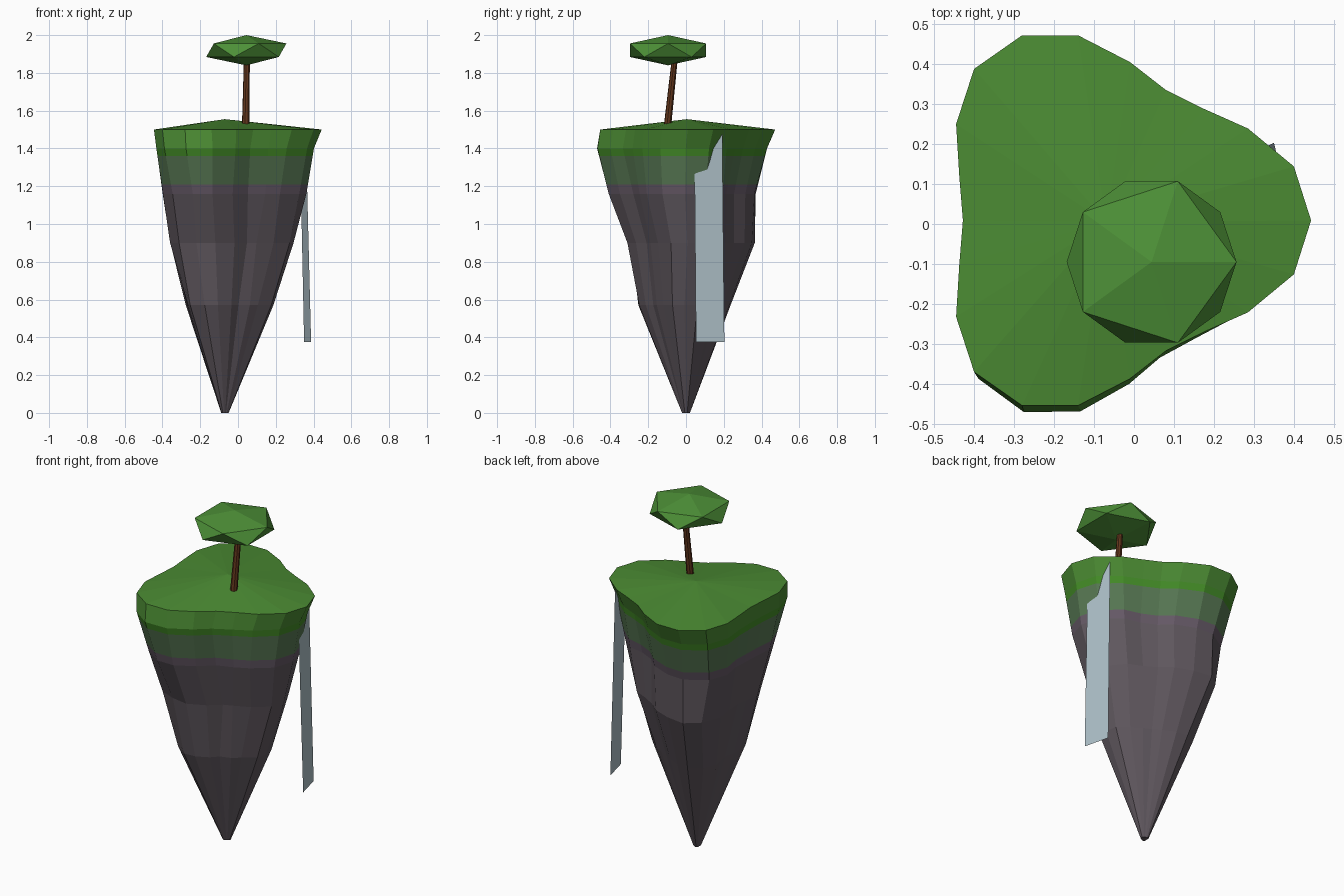
import bpy, bmesh, random
from mathutils import Vector, Matrix

random.seed(4)
cube = bpy.data.objects.get("Cube")
if cube:
    bpy.data.objects.remove(cube, do_unlink=True)


def material(name, rgb):
    """Flat material from an sRGB colour given in 0-255."""
    lin = [((c / 255 + 0.055) / 1.055) ** 2.4 for c in rgb]
    m = bpy.data.materials.new(name)
    m.use_nodes = True
    m.diffuse_color = (*lin, 1)
    bsdf = next(n for n in m.node_tree.nodes if n.type == 'BSDF_PRINCIPLED')
    bsdf.inputs["Base Color"].default_value = (*lin, 1)
    bsdf.inputs["Roughness"].default_value = 0.9
    return m


grass = material("grass green", (75, 139, 51))
turf = material("deep turf green", (66, 138, 38))
moss = material("mossy stone", (86, 118, 82))
upper_rock = material("purple stone", (101, 89, 102))
rock = material("dark stone", (95, 87, 94))
bark = material("bark brown", (98, 54, 28))
leaf = material("leaf green", (77, 144, 55))
water = material("pale water", (174, 192, 200))


def add_object(name, bm, mats):
    mesh = bpy.data.meshes.new(name)
    bm.to_mesh(mesh)
    bm.free()
    for m in mats:
        mesh.materials.append(m)
    ob = bpy.data.objects.new(name, mesh)
    bpy.context.collection.objects.link(ob)
    return ob


# Floating island: three-lobed rim, mirrored front to back
half = [(0.513, 0), (0.47, 0.135), (0.355, 0.23), (0.245, 0.279), (0.15, 0.326),
        (0.06, 0.396), (-0.07, 0.463), (-0.21, 0.463), (-0.33, 0.379),
        (-0.375, 0.241), (-0.367, 0.11), (-0.358, 0)]
rim = half + [(x, -y) for x, y in half[-2:0:-1]]

# Each level: height, y shift, scale to -x, +x, -y, +y, roughness
levels = [(1.5, 0.009, 1, 1, 1, 1, 0),
          (1.4, 0, 0.96, 0.925, 1.02, 0.93, 0.004),
          (1.16, 0, 0.853, 0.85, 0.88, 0.8, 0.01),
          (0.9, 0, 0.76, 0.72, 0.65, 0.77, 0.01),
          (0.57, 0, 0.53, 0.51, 0.53, 0.5, 0.008),
          (0, 0, 0.05, 0.04, 0.045, 0.045, 0)]

bm = bmesh.new()
rings = []
for z, shift, left, right, front, back, rough in levels:
    ring = []
    for x, y in rim:
        px = x * (right if x > 0 else left) + random.uniform(-rough, rough)
        py = y * (back if y > 0 else front) + random.uniform(-rough, rough)
        ring.append(bm.verts.new((px - 0.07, py + shift, z)))
    rings.append(ring)

peak = bm.verts.new((-0.07, 0.005, 1.555))
n = len(rim)
for i in range(n):
    j = (i + 1) % n
    bm.faces.new((rings[0][i], rings[0][j], peak))
    for a, b in zip(rings, rings[1:]):
        bm.faces.new((a[i], b[i], b[j], a[j]))
bm.faces.new(rings[-1])

# Cut the colour bands and colour faces by height
for z in (1.36, 1.21):
    bmesh.ops.bisect_plane(bm, geom=bm.verts[:] + bm.edges[:] + bm.faces[:],
                           plane_co=(0, 0, z), plane_no=(0, 0, 1))
bmesh.ops.recalc_face_normals(bm, faces=bm.faces[:])
for f in bm.faces:
    h = f.calc_center_median().z
    f.material_index = sum(h < limit for limit in (1.4, 1.36, 1.21, 1.16))
add_object("island", bm, [grass, turf, moss, upper_rock, rock])

# Leaning trunk
base, top = Vector((0.04, -0.1, 1.5)), Vector((0.047, -0.06, 1.87))
axis = top - base
bm = bmesh.new()
bmesh.ops.create_cone(
    bm, cap_ends=True, segments=8, radius1=0.02, radius2=0.016, depth=axis.length,
    matrix=Matrix.Translation((base + top) / 2) @ axis.to_track_quat('Z', 'Y').to_matrix().to_4x4())
add_object("trunk", bm, [bark])

# Flattened leafy crown
bm = bmesh.new()
bmesh.ops.create_icosphere(bm, subdivisions=1, radius=1)
bmesh.ops.scale(bm, vec=(0.2375, 0.2375, 0.08), verts=bm.verts[:])
bmesh.ops.translate(bm, vec=(0.044, -0.095, 1.92), verts=bm.verts[:])
add_object("tree_crown", bm, [leaf])

# Waterfall sheet emerging from the +x lobe
bm = bmesh.new()
corners = [(0.387, 0.053, 0.375), (0.35, 0.203, 0.375),
           (0.327, 0.192, 1.475), (0.363, 0.045, 1.31)]
bm.faces.new([bm.verts.new(c) for c in corners])
add_object("waterfall", bm, [water])
